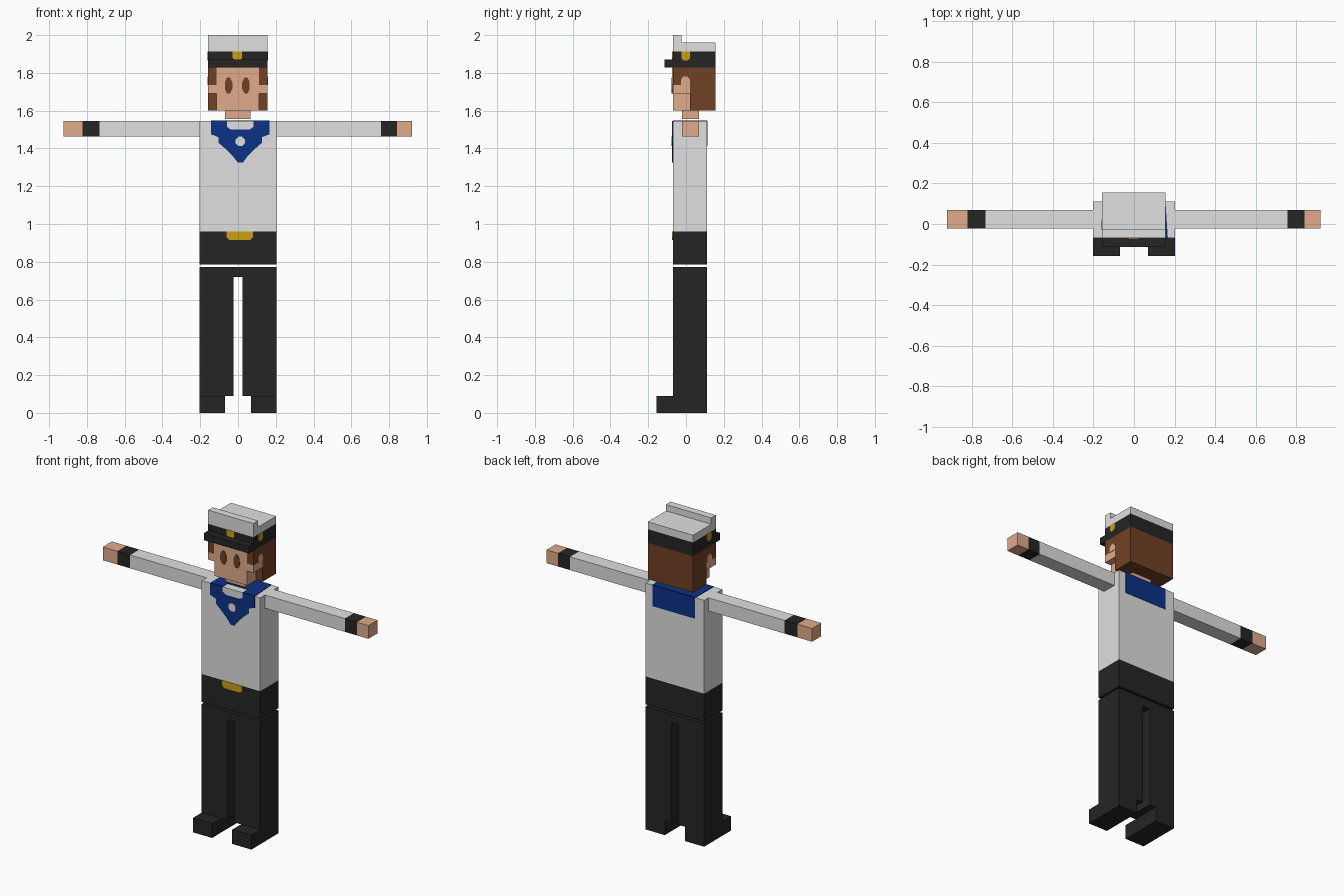
import bpy, bmesh, math
from mathutils import Vector

if "Cube" in bpy.data.objects:
    bpy.data.objects.remove(bpy.data.objects["Cube"])


def material(name, rgb):
    m = bpy.data.materials.new(name)
    m.diffuse_color = (*rgb, 1)
    m.use_nodes = True
    m.node_tree.nodes["Principled BSDF"].inputs["Base Color"].default_value = m.diffuse_color
    return m


WHITE = material("white_cloth", (0.745, 0.745, 0.745))
BLACK = material("black_cloth", (0.0185, 0.0185, 0.0185))
SKIN = material("skin", (0.75, 0.41, 0.26))
HAIR = material("brown_hair", (0.165, 0.053, 0.0185))
BLUE = material("navy_blue", (0.0037, 0.032, 0.24))
GOLD = material("gold", (0.58, 0.35, 0.007))
T = 0.003  # thickness of painted plates


def finish(name, bm, mat):
    bmesh.ops.recalc_face_normals(bm, faces=bm.faces)
    me = bpy.data.meshes.new(name)
    bm.to_mesh(me)
    bm.free()
    me.materials.append(mat)
    ob = bpy.data.objects.new(name, me)
    bpy.context.collection.objects.link(ob)
    return ob


def box(name, mat, x, y, z):
    bm = bmesh.new()
    bmesh.ops.create_cube(bm, size=1)
    for v in bm.verts:
        v.co = [r[0] if c < 0 else r[1] for c, r in zip(v.co, (x, y, z))]
    return finish(name, bm, mat)


def prism(name, mat, pts, axis, start, depth):
    """Extrude a 2D outline along one axis; the outline uses the other two."""
    bm = bmesh.new()

    def place(p):
        co = list(p)
        co.insert(axis, start)
        return co
    face = bm.faces.new([bm.verts.new(place(p)) for p in pts])
    ext = bmesh.ops.extrude_face_region(bm, geom=[face])
    offset = Vector((0, 0, 0))
    offset[axis] = depth
    verts = [g for g in ext["geom"] if isinstance(g, bmesh.types.BMVert)]
    bmesh.ops.translate(bm, verts=verts, vec=offset)
    return finish(name, bm, mat)


def oval(cx, cz, rx, rz, n=8):
    return [(cx + rx * math.cos((i + .5) * 2 * math.pi / n) / math.cos(math.pi / n),
             cz + rz * math.sin((i + .5) * 2 * math.pi / n) / math.cos(math.pi / n)) for i in range(n)]


def badge(a0, a1, z0, z1, c):
    """Rectangle with its two lower corners cut."""
    return [(a0, z1), (a0, z0 + c), (a0 + c, z0), (a1 - c, z0), (a1, z0 + c), (a1, z1)]


BODY_Y = (-0.07, 0.11)
ARM_Y, ARM_Z = (-0.022, 0.068), (1.463, 1.546)
HEAD_X = (-0.158, 0.156)

# Legs, shoes and hips
box("hips", BLACK, (-0.203, 0.203), BODY_Y, (0.72, 0.772))
for side, s in (("left", -1), ("right", 1)):
    box(side + "_leg", BLACK, sorted((s * 0.025, s * 0.203)), BODY_Y, (0.09, 0.72))
    box(side + "_shoe", BLACK, sorted((s * 0.07, s * 0.203)), (-0.157, 0.11), (0, 0.09))

# Torso and belt
box("belt", BLACK, (-0.203, 0.203), BODY_Y, (0.785, 0.96))
box("shirt", WHITE, (-0.203, 0.203), BODY_Y, (0.96, 1.546))
prism("buckle", GOLD, badge(-0.06, 0.08, 0.915, 0.96, 0.015), 1, -0.07, -T)

# Arms
for side, xs in (("left", (-0.203, -0.733, -0.822, -0.923)),
                 ("right", (0.203, 0.757, 0.841, 0.921))):
    for i, (part, mat) in enumerate((("sleeve", WHITE), ("cuff", BLACK), ("hand", SKIN))):
        box(f"{side}_{part}", mat, sorted(xs[i:i + 2]), ARM_Y, ARM_Z)

# Blue neckerchief: front, shoulders and back flap
half = [(0.155, 1.546), (0.155, 1.475), (0.115, 1.46), (0.115, 1.43),
        (0.075, 1.395), (0.04, 1.36), (0.013, 1.325)]
neck = [(-0.07, 1.546), (-0.07, 1.515), (-0.05, 1.50), (0.05, 1.50), (0.07, 1.515), (0.07, 1.546)]
outline = half + [(-x, z) for x, z in reversed(half)] + neck
prism("scarf_front", BLUE, [(x + 0.012, z) for x, z in outline], 1, -0.07, -T)
prism("scarf_knot_opening", WHITE, oval(0.012, 1.437, 0.025, 0.025), 1, -0.07, -2 * T)
prism("scarf_shoulders", BLUE,
      [(-0.143, -0.07), (-0.058, -0.07), (-0.058, -0.02), (0.082, -0.02), (0.082, -0.07),
       (0.167, -0.07), (0.155, 0.11), (-0.143, 0.11)], 2, 1.546, T)
box("scarf_back", BLUE, (-0.14, 0.155), (0.11, 0.11 + T), (1.415, 1.546))

# Neck and head
box("neck", SKIN, (-0.07, 0.066), ARM_Y, (1.557, 1.6))
box("jaw", SKIN, (-0.115, 0.112), (-0.07, 0.02), (1.6, 1.69))
box("cheeks", SKIN, HEAD_X, (-0.07, 0.02), (1.69, 1.737))
box("temples", HAIR, HEAD_X, (-0.07, 0.02), (1.737, 1.828))
box("back_hair", HAIR, HEAD_X, (0.02, 0.156), (1.6, 1.828))
box("forehead", SKIN, (-0.115, 0.112), (-0.07 - T, -0.07), (1.737, 1.828))
for side, cx in (("left", -0.05), ("right", 0.042)):
    prism(side + "_eye", HAIR, oval(cx, 1.733, 0.02, 0.042), 1, -0.07, -2 * T)

# Hat
box("hat_band", BLACK, HEAD_X, (-0.07, 0.156), (1.828, 1.914))
box("hat_brim", BLACK, HEAD_X, (-0.113, -0.07), (1.828, 1.872))
box("hat_crown", WHITE, HEAD_X, (-0.07, 0.156), (1.914, 1.96))
box("hat_front_lip", WHITE, HEAD_X, (-0.07, -0.024), (1.96, 2.0))
prism("hat_badge_front", GOLD, badge(-0.028, 0.022, 1.868, 1.914, 0.01), 1, -0.07, -T)

# Ears and side badges
ear = [(-0.026, 1.737), (-0.026, 1.765), (-0.014, 1.782), (0.008, 1.782), (0.02, 1.765), (0.02, 1.737)]
for side, x, d in (("left", HEAD_X[0], -T), ("right", HEAD_X[1], T)):
    prism(side + "_ear", SKIN, ear, 0, x, d)
    prism(side + "_hat_badge", GOLD, badge(-0.024, 0.022, 1.866, 1.914, 0.012), 0, x, d)
